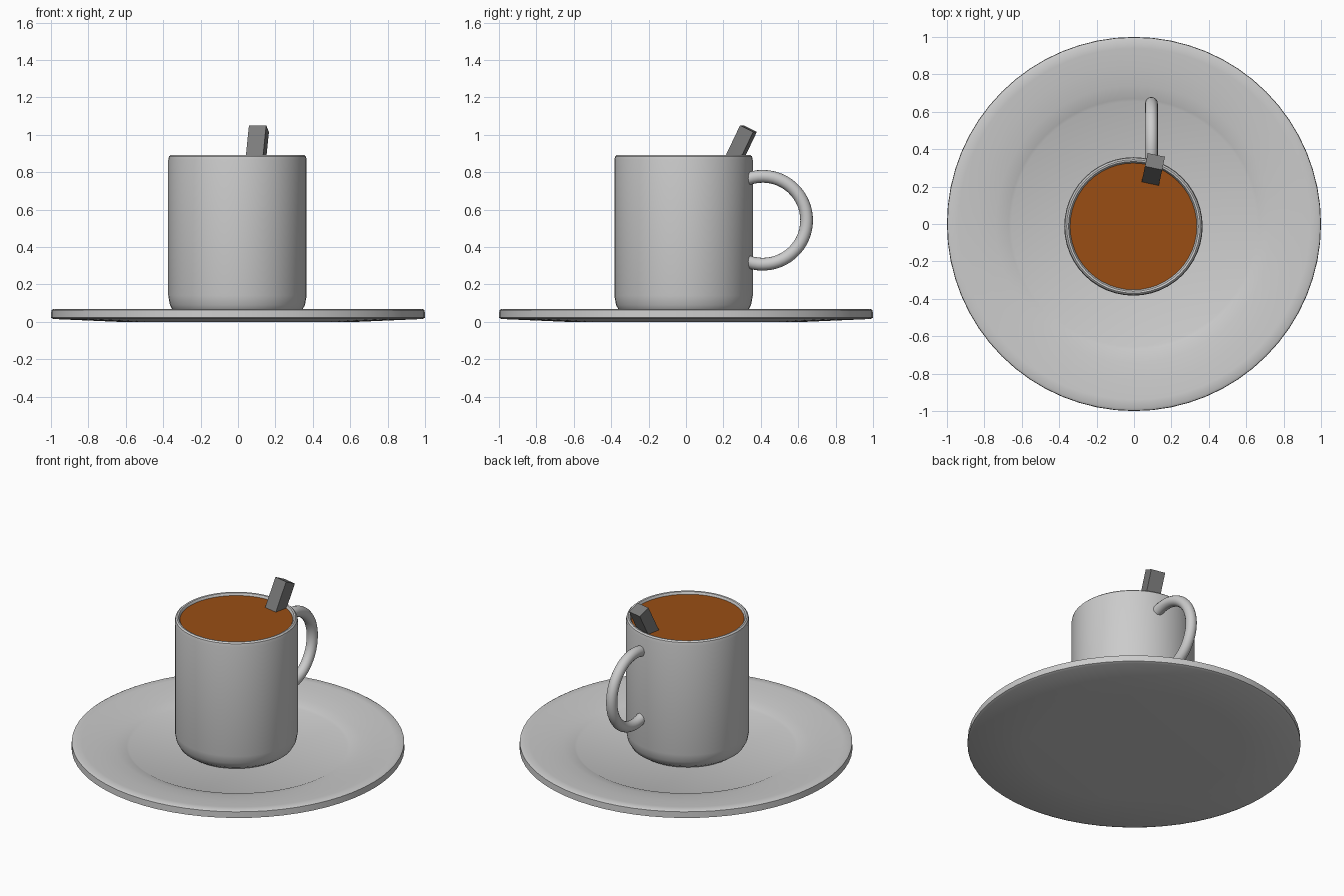
import bpy, bmesh, math
from mathutils import Vector, Matrix

if "Cube" in bpy.data.objects:
    bpy.data.objects.remove(bpy.data.objects["Cube"])


def link(name, bm, color=None, smooth=True):
    bmesh.ops.recalc_face_normals(bm, faces=bm.faces)
    me = bpy.data.meshes.new(name)
    bm.to_mesh(me)
    bm.free()
    ob = bpy.data.objects.new(name, me)
    bpy.context.collection.objects.link(ob)
    if color:
        mat = bpy.data.materials.new(name + "_colour")
        mat.diffuse_color = (*color, 1)
        mat.use_nodes = True
        mat.node_tree.nodes["Principled BSDF"].inputs["Base Color"].default_value = mat.diffuse_color
        me.materials.append(mat)
    if smooth:
        bpy.ops.object.select_all(action='DESELECT')
        ob.select_set(True)
        bpy.context.view_layer.objects.active = ob
        bpy.ops.object.shade_smooth_by_angle(angle=math.radians(35))
    return ob


def lathe(name, profile, steps, color=None):
    bm = bmesh.new()
    vs = [bm.verts.new((r, 0, z)) for r, z in profile]
    es = [bm.edges.new(p) for p in zip(vs, vs[1:])]
    bmesh.ops.spin(bm, geom=vs + es, axis=(0, 0, 1), cent=(0, 0, 0),
                   steps=steps, angle=math.tau)
    bmesh.ops.remove_doubles(bm, verts=bm.verts, dist=1e-4)
    return link(name, bm, color)


CUP_Y = -0.013

# Saucer with a sunken well
lathe("saucer", [(0, 0.025), (0.655, 0.025), (0.67, 0.032), (0.74, 0.047),
                 (0.84, 0.060), (0.94, 0.067), (0.985, 0.069), (0.998, 0.062),
                 (1.0, 0.022), (0.985, 0.015), (0.64, 0), (0, 0)], 64)

# Cup: outside wall, rounded rim, inside wall
cup = lathe("cup", [(0, 0.02), (0.27, 0.02), (0.31, 0.032), (0.342, 0.055),
                    (0.361, 0.09), (0.37, 0.14), (0.37, 0.865), (0.366, 0.884),
                    (0.357, 0.892), (0.347, 0.89), (0.338, 0.875),
                    (0.338, 0.12), (0.30, 0.07), (0, 0.06)], 48)
cup.location = (-0.003, CUP_Y, 0)

# Coffee surface
coffee = lathe("coffee", [(0, 0.876), (0.339, 0.876)], 48, (0.32, 0.076, 0.007))
coffee.location = (-0.003, CUP_Y, 0)

# Handle: round tube swept along an arc in the yz plane
bm = bmesh.new()
sides, steps, half = 16, 32, math.radians(110)
rot = Matrix.Rotation(-half, 4, 'X')
ring = [bm.verts.new(rot @ Vector((0.034 * math.cos(a), 0.235 + 0.034 * math.sin(a), 0)))
        for a in (math.tau * i / sides for i in range(sides))]
face = bm.faces.new(ring)
bmesh.ops.spin(bm, geom=[face], axis=(1, 0, 0), cent=(0, 0, 0),
               steps=steps, angle=2 * half)
handle = link("cup_handle", bm)
handle.location = (0.093, 0.41, 0.543)

# Stirrer: square bar leaning on the rim, its lower part in the coffee
bm = bmesh.new()
length = 0.92
bmesh.ops.create_cube(bm, size=1, matrix=Matrix.Translation((0, 0, -length / 2))
                      @ Matrix.Diagonal((0.094, 0.08, length, 1)))
stick = link("stirrer", bm, (0.2, 0.2, 0.2), smooth=False)
stick.matrix_world = (Matrix.Translation((0.112, 0.334, 1.033))
                      @ Matrix.Rotation(math.radians(-12), 4, 'Z')
                      @ Matrix.Rotation(math.radians(-26), 4, 'X'))
